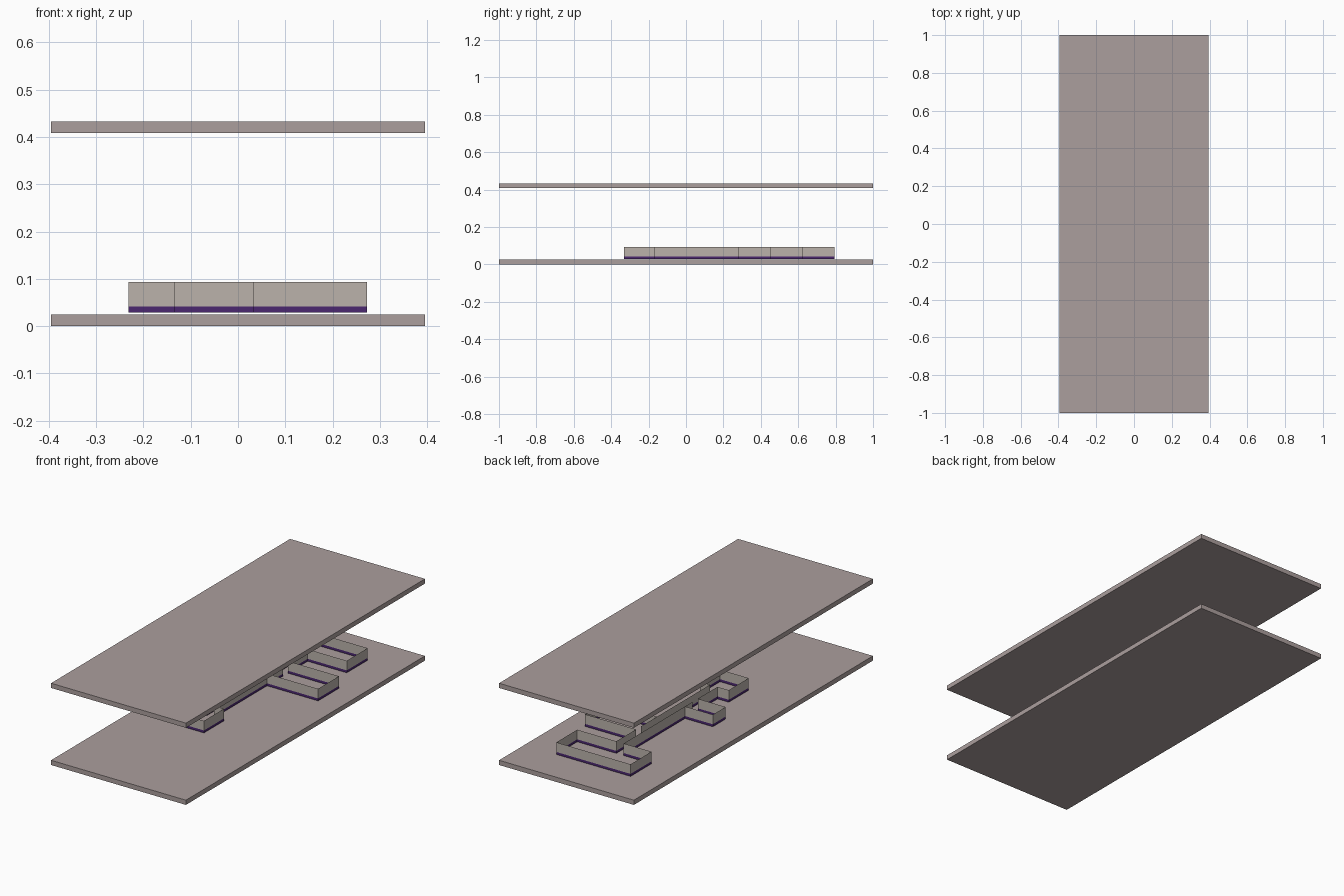
import bpy

if "Cube" in bpy.data.objects:
    bpy.data.objects.remove(bpy.data.objects["Cube"])

def material(name, color):
    m = bpy.data.materials.new(name)
    m.diffuse_color = (*color, 1)
    m.use_nodes = True
    m.node_tree.nodes["Principled BSDF"].inputs["Base Color"].default_value = m.diffuse_color
    return m

slab_mat = material("warm_grey", (0.41, 0.345, 0.34))
wall_mat = material("beige", (0.50, 0.45, 0.41))
band_mat = material("purple", (0.07, 0.02, 0.16))

def slab(name, z0, z1):
    bpy.ops.mesh.primitive_cube_add(size=1, location=(0, 0, (z0 + z1) / 2))
    ob = bpy.context.object
    ob.name = name
    ob.scale = (0.79, 2, z1 - z0)
    ob.data.materials.append(slab_mat)

def sheet_walls(name, chains, z0, z1, mat):
    """Thin upright sheets along each plan polyline."""
    verts, faces = [], []
    for chain in chains:
        start = len(verts)
        for x, y in chain:
            verts += [(x, y, z0), (x, y, z1)]
        for i in range(len(chain) - 1):
            a = start + 2 * i
            faces.append((a, a + 2, a + 3, a + 1))
    me = bpy.data.meshes.new(name)
    me.from_pydata(verts, [], faces)
    me.materials.append(mat)
    ob = bpy.data.objects.new(name, me)
    bpy.context.collection.objects.link(ob)

# Floor and ceiling slabs
slab("floor_slab", 0, 0.025)
slab("ceiling_slab", 0.408, 0.433)

# Corridor sides and doorway width
L, R, D = -0.069, -0.026, 0.043

plan = [
    # right side: front room, corridor, right room and back room
    [(L, -0.165), (-0.135, -0.165), (-0.135, -0.332), (0.033, -0.332),
     (0.033, -0.165), (R, -0.165), (R, 0.28), (0.273, 0.28),
     (0.273, 0.455), (R, 0.455), (R, 0.62), (0.203, 0.62),
     (0.203, 0.795), (-0.232, 0.795), (-0.232, 0.62), (L, 0.62),
     (L, 0.107), (-0.232, 0.107), (-0.232, 0.0), (L, 0.0), (L, -0.165)],
    # corridor walls beside the side-room doorways
    [(R, 0.28), (R, 0.455 - D)],
    [(L, D), (L, 0.107)],
]

# Walls with a purple skirting band
sheet_walls("walls", plan, 0.042, 0.093, wall_mat)
sheet_walls("skirting_band", plan, 0.029, 0.042, band_mat)
